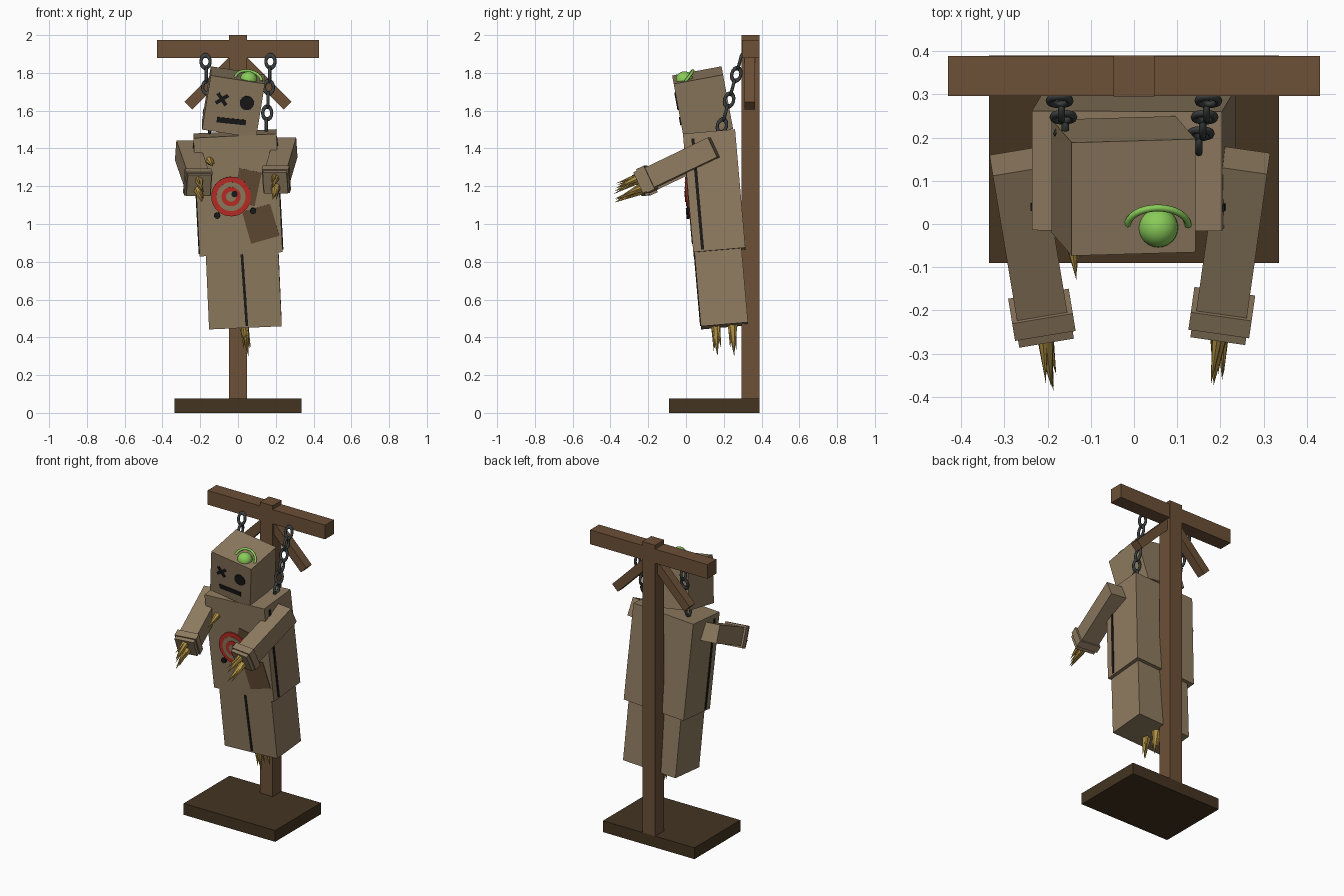
import bpy, bmesh, math, random
from mathutils import Matrix, Vector

if "Cube" in bpy.data.objects:
    bpy.data.objects.remove(bpy.data.objects["Cube"])

random.seed(3)
R = math.radians


def mat(name, *rgb):
    m = bpy.data.materials.new(name)
    m.diffuse_color = (*rgb, 1)
    m.use_nodes = True
    m.node_tree.nodes["Principled BSDF"].inputs["Base Color"].default_value = m.diffuse_color
    return m


WOOD = mat("wood brown", .150, .080, .038)
DARK = mat("dark base wood", .056, .034, .015)
CLOTH = mat("burlap", .275, .200, .118)
PATCH = mat("patch brown", .120, .068, .034)
BLACK = mat("black", .010, .010, .011)
RED = mat("target red", .500, .026, .018)
STRAW = mat("straw gold", .450, .290, .060)
GREEN = mat("bright green", .250, .600, .100)
IRON = mat("chain iron", .045, .050, .050)


def make(name, bm, m, material, smooth=False):
    me = bpy.data.meshes.new(name)
    bm.to_mesh(me)
    bm.free()
    me.materials.append(material)
    for p in me.polygons:
        p.use_smooth = smooth
    ob = bpy.data.objects.new(name, me)
    ob.matrix_world = m
    bpy.context.collection.objects.link(ob)
    return ob


def at(x, y, z, pitch=0, roll=0):
    """Placement: position, then pitch about x and roll about y."""
    return (Matrix.Translation((x, y, z)) @ Matrix.Rotation(R(pitch), 4, 'X')
            @ Matrix.Rotation(R(roll), 4, 'Y'))


def box(name, m, size, material):
    bm = bmesh.new()
    bmesh.ops.create_cube(bm, size=1, matrix=Matrix.Diagonal((*size, 1)))
    return make(name, bm, m, material)


def disc(name, m, r, thick, material, sides=32):
    """Disc whose axis is the local y axis."""
    bm = bmesh.new()
    bmesh.ops.create_cone(bm, cap_ends=True, segments=sides, radius1=r, radius2=r,
                          depth=thick, matrix=Matrix.Rotation(R(90), 4, 'X'))
    return make(name, bm, m, material)


def spike(name, base, tip, r):
    base, d = Vector(base), Vector(tip) - Vector(base)
    bm = bmesh.new()
    bmesh.ops.create_cone(bm, cap_ends=True, segments=7, radius1=r, radius2=0,
                          depth=d.length, matrix=Matrix.Translation((0, 0, d.length / 2)))
    m = Matrix.Translation(base) @ d.to_track_quat('Z', 'Y').to_matrix().to_4x4()
    make(name, bm, m, STRAW)


def straw_tuft(name, base, tip, r=.026, n=3):
    """A main spike with thinner ones splayed around it."""
    spike(name, base, tip, r)
    for i in range(n):
        off = Vector([random.uniform(-.022, .022) for _ in range(3)])
        end = Vector(base).lerp(Vector(tip), random.uniform(.75, .95)) + off
        spike(f"{name}_strand_{i}", Vector(base) + off * .4, end, r * .6)


# Wooden stand
box("base", at(0, .15, .0375), (.67, .48, .075), DARK)
box("post", at(0, .3425, 1.0375), (.094, .095, 1.925), WOOD)
box("crossbeam", at(0, .3425, 1.927), (.86, .093, .094), WOOD)
for s in (-1, 1):
    box("brace", at(s * .147, .338, 1.743, 0, s * 45), (.33, .057, .057), WOOD)

# Body blocks
TORSO = at(0, .15, 1.165, 5, -3)
LEGS = at(.03, .186, .67, 5, -2.5)
HEAD = at(-.024, .088, 1.645, 10.5, 9)
box("torso", TORSO, (.44, .277, .63), CLOTH)
box("legs", LEGS, (.385, .25, .42), CLOTH)
box("head", HEAD, (.29, .266, .295), CLOTH)


def on_front(m, half_depth, u, v, turn=0):
    return m @ at(u, -half_depth, v, 0, turn)


# Seams
box("leg_seam", on_front(LEGS, .125, .003, 0, -1.5), (.014, .009, .40), BLACK)
for s in (-1, 1):
    box("side_seam", TORSO @ at(s * .22, -.088, -.01), (.009, .016, .59), BLACK)

# Face
for turn in (-45, 45):
    box("cross_eye", on_front(HEAD, .134, -.0665, .03, turn + 4), (.076, .009, .018), BLACK)
disc("round_eye", on_front(HEAD, .134, .067, .031), .038, .009, BLACK, 16)
box("mouth", on_front(HEAD, .134, .001, -.078, -3), (.155, .009, .028), BLACK)

# Patches and target on the chest
box("chest_patch", on_front(TORSO, .139, .05, .04, 15), (.12, .006, .18), PATCH)
box("belly_patch", on_front(TORSO, .139, .112, -.159, -13), (.155, .006, .175), PATCH)
for i, (r, c) in enumerate(((.105, RED), (.077, CLOTH), (.051, RED), (.027, CLOTH))):
    disc("target_ring", on_front(TORSO, .144 + i * .003, -.037, -.005), r, .009, c)
for u, v in ((-.1155, -.102), (.0755, -.087), (-.018, .008)):
    disc("chest_hole", on_front(TORSO, .15, u, v), .017, .016, BLACK, 10)

# Arms, cuffs and straw hands
for side, a, b in (("left", (-.272, .145, 1.39), (-.213, -.21, 1.222)),
                   ("right", (.253, .148, 1.406), (.203, -.205, 1.237))):
    a, b = Vector(a), Vector(b)
    d = b - a
    rot = (-d).to_track_quat('Y', 'Z').to_matrix().to_4x4()
    box(f"{side}_arm", Matrix.Translation((a + b) / 2) @ rot, (.118, d.length, .115), CLOTH)
    box(f"{side}_cuff", Matrix.Translation(b) @ rot, (.142, .045, .138), CLOTH)
    box(f"{side}_cuff_end", Matrix.Translation(b + d * .05) @ rot, (.128, .05, .122), CLOTH)
    for dz in (.03, -.03):
        start = b + d * .08 + Vector((0, 0, dz))
        straw_tuft(f"{side}_hand_straw", start, start + Vector((d.x * .3, -.14, -.065)))

# Straw poking out of the chest and under the legs
straw_tuft("chest_straw", (-.15, .0, 1.335), (-.133, -.13, 1.305), .022, 2)
for y, dy in ((.155, .012), (.245, .01)):
    straw_tuft("leg_straw", (.03, y, .48), (.055, y + dy, .30), .03)

# Green lump and loop on top of the head
bm = bmesh.new()
bmesh.ops.create_uvsphere(bm, u_segments=24, v_segments=14, radius=.046)
make("green_lump", bm, at(.056, -.008, 1.762), GREEN, True)
cu = bpy.data.curves.new("green_loop", 'CURVE')
cu.dimensions = '3D'
cu.bevel_depth = .008
cu.bevel_resolution = 2
cu.use_fill_caps = True
sp = cu.splines.new('POLY')
sp.points.add(16)
for i, p in enumerate(sp.points):
    t = math.pi * i / 16
    p.co = (.055 + .07 * math.cos(t), -.003 + .04 * math.sin(t),
            1.763 - .008 * math.cos(t) + .048 * math.sin(t), 1)
cu.materials.append(GREEN)
bpy.context.collection.objects.link(bpy.data.objects.new("green_loop", cu))

# Chains: links alternate between facing front and facing sideways
for s in (-1, 1):
    for i in range(6):
        k = i / 5
        bpy.ops.mesh.primitive_torus_add(major_segments=16, minor_segments=8,
                                         major_radius=.024, minor_radius=.0085)
        ob = bpy.context.object
        ob.name = "chain_link"
        ob.data.materials.append(IRON)
        ob.data.shade_smooth()
        ob.matrix_world = (at(s * (.172 - .022 * k), .285 - .095 * k, 1.86 - .34 * k, -15)
                           @ Matrix.Rotation(R(90 * (i % 2)), 4, 'Z')
                           @ Matrix.Diagonal((1, 1, 1.45, 1)) @ Matrix.Rotation(R(90), 4, 'X'))
